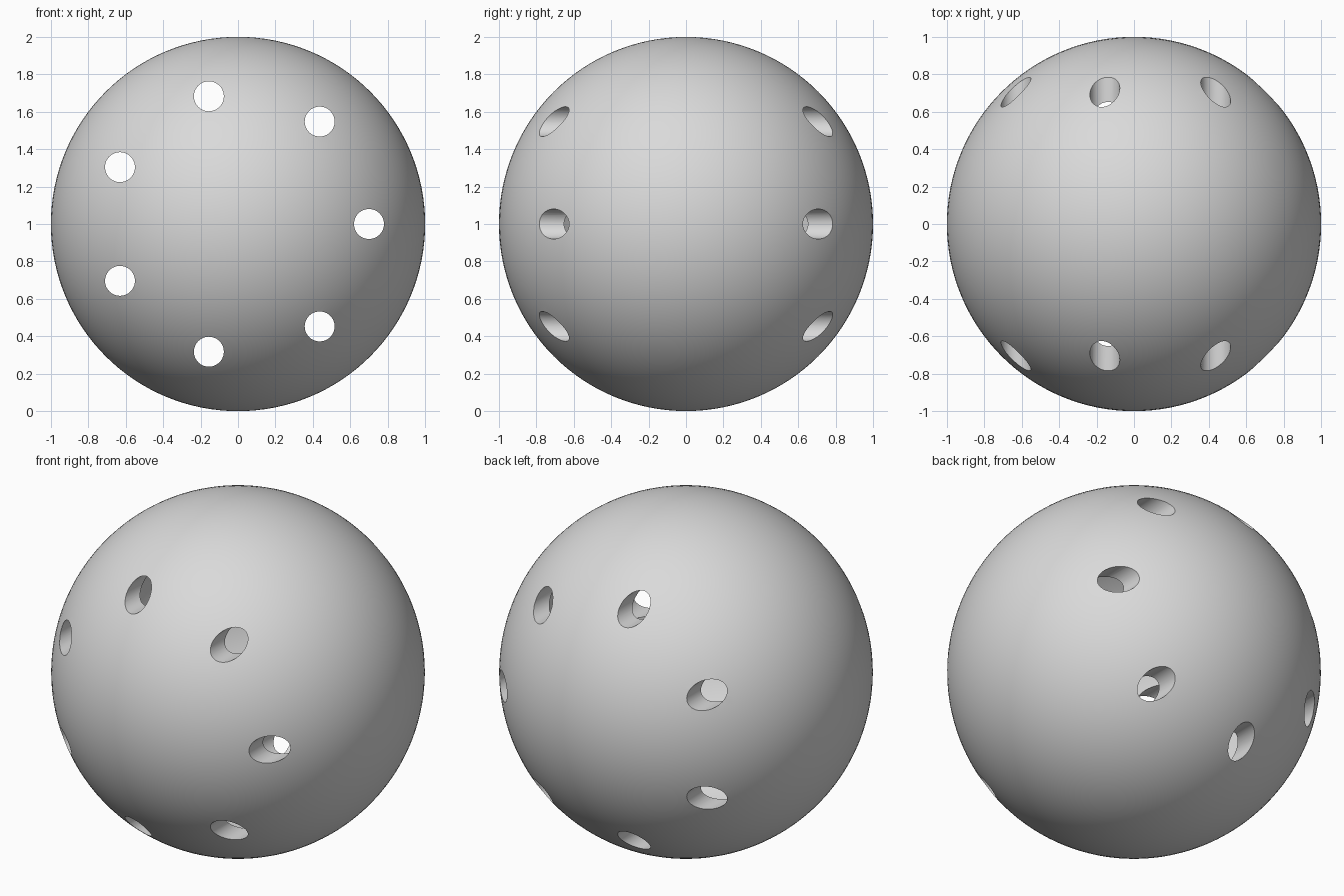
import bpy
import bmesh
from math import cos, sin, tau, radians
from mathutils import Matrix

HOLES = 7
RING_RADIUS = 0.70
HOLE_RADIUS = 0.08
WALL = 0.10

default = bpy.data.objects.get("Cube")
if default:
    bpy.data.objects.remove(default, do_unlink=True)


def add_object(name, bm):
    mesh = bpy.data.meshes.new(name)
    bm.to_mesh(mesh)
    bm.free()
    obj = bpy.data.objects.new(name, mesh)
    bpy.context.collection.objects.link(obj)
    return obj


# Plain grey plastic
grey = bpy.data.materials.new("grey plastic")
grey.use_nodes = True
colour = (0.7, 0.7, 0.7, 1.0)
grey.diffuse_color = colour
grey.node_tree.nodes["Principled BSDF"].inputs["Base Color"].default_value = colour

# Hollow ball: thin shell thickened inwards
bm = bmesh.new()
bmesh.ops.create_uvsphere(bm, u_segments=128, v_segments=64, radius=1.0,
                          matrix=Matrix.Translation((0, 0, 1)))
ball = add_object("hollow_ball", bm)
ball.data.materials.append(grey)
shell = ball.modifiers.new("wall", 'SOLIDIFY')
shell.thickness = WALL
shell.offset = -1

# Ring of straight drills running from front to back
bm = bmesh.new()
for i in range(HOLES):
    angle = tau * i / HOLES
    place = Matrix.Translation((RING_RADIUS * cos(angle), 0,
                                1 + RING_RADIUS * sin(angle)))
    bmesh.ops.create_cone(bm, cap_ends=True, segments=48, radius1=HOLE_RADIUS,
                          radius2=HOLE_RADIUS, depth=2.4,
                          matrix=place @ Matrix.Rotation(radians(90), 4, 'X'))
drills = add_object("hole_cutter", bm)
drills.data.materials.append(grey)
drills.hide_render = True

# Cut the holes through both walls
cut = ball.modifiers.new("holes", 'BOOLEAN')
cut.operation = 'DIFFERENCE'
cut.solver = 'EXACT'
cut.object = drills

bpy.ops.object.select_all(action='DESELECT')
ball.select_set(True)
bpy.context.view_layer.objects.active = ball
for name in ("wall", "holes"):
    bpy.ops.object.modifier_apply(modifier=name)
bpy.data.objects.remove(drills, do_unlink=True)

# Smooth walls with crisp hole rims
bpy.ops.object.shade_smooth_by_angle(angle=radians(30))
